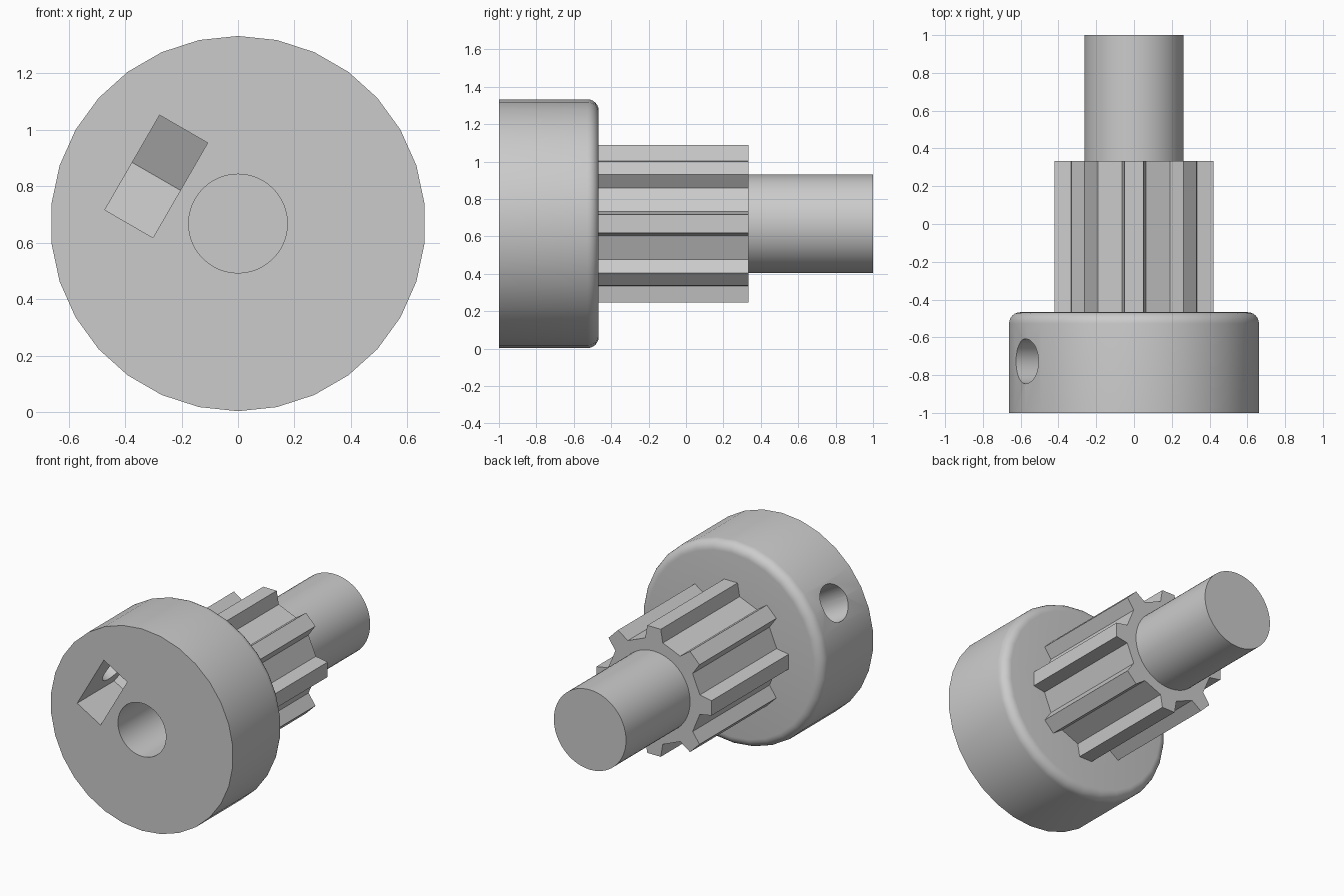
import bpy, bmesh, math
from mathutils import Matrix, Vector

if "Cube" in bpy.data.objects:
    bpy.data.objects.remove(bpy.data.objects["Cube"], do_unlink=True)

AXIS_Z = 0.668
BACK_OF_HUB, BACK_OF_TEETH = -0.467, 0.333

grey = bpy.data.materials.new("plain grey")
grey.use_nodes = True
grey.diffuse_color = (0.6, 0.6, 0.6, 1)
grey.node_tree.nodes["Principled BSDF"].inputs["Base Color"].default_value = (0.6, 0.6, 0.6, 1)

# Turns local (x, y, z) into a part lying along the y axis
ALONG_Y = Matrix(((1, 0, 0, 0), (0, 0, 1, 0), (0, 1, 0, AXIS_Z), (0, 0, 0, 1)))


def loft(name, rings, matrix):
    """Skin a stack of equal rings of points and close both ends."""
    bm = bmesh.new()
    loops = [[bm.verts.new(matrix @ Vector(p)) for p in ring] for ring in rings]
    for a, b in zip(loops, loops[1:]):
        for i in range(len(a)):
            j = (i + 1) % len(a)
            bm.faces.new((a[i], a[j], b[j], b[i]))
    bm.faces.new(loops[0])
    bm.faces.new(loops[-1])
    bmesh.ops.recalc_face_normals(bm, faces=bm.faces)
    mesh = bpy.data.meshes.new(name)
    bm.to_mesh(mesh)
    bm.free()
    mesh.materials.append(grey)
    obj = bpy.data.objects.new(name, mesh)
    bpy.context.collection.objects.link(obj)
    return obj


def prism(name, outline, start, end, matrix=ALONG_Y):
    return loft(name, [[(x, y, d) for x, y in outline] for d in (start, end)], matrix)


def circle(radius, sides):
    turns = [math.pi / 2 + math.tau * i / sides for i in range(sides)]
    return [(radius * math.cos(t), radius * math.sin(t)) for t in turns]


def cut(obj, cutters):
    for cutter in cutters:
        mod = obj.modifiers.new("cut", "BOOLEAN")
        mod.operation = "DIFFERENCE"
        mod.solver = "EXACT"
        mod.object = cutter
    bpy.context.view_layer.update()
    graph = bpy.context.evaluated_depsgraph_get()
    mesh = bpy.data.meshes.new_from_object(obj.evaluated_get(graph))
    obj.modifiers.clear()
    obj.data = mesh


def smooth(obj):
    bpy.ops.object.select_all(action="DESELECT")
    obj.select_set(True)
    bpy.context.view_layer.objects.active = obj
    bpy.ops.object.shade_smooth_by_angle(angle=math.radians(25))


# Hub: thirty-sided disc with a rounded back rim
fillet = 0.06
profile = [(0.665, -1.0)]
for i in range(7):
    t = math.pi / 2 * i / 6
    profile.append((0.665 - fillet + fillet * math.cos(t),
                    BACK_OF_HUB - fillet + fillet * math.sin(t)))
hub = loft("hub", [[(x, z, y) for x, z in circle(r, 30)] for r, y in profile], ALONG_Y)

# Pinion: eight straight tapered teeth
tooth = [(0.064, 0.334), (0.049, 0.42), (-0.049, 0.42), (-0.064, 0.334)]
outline = []
for i in range(8):
    turn = Matrix.Rotation(math.tau * i / 8, 2)
    outline += [tuple(turn @ Vector(p)) for p in tooth]
pinion = prism("pinion_teeth", outline, BACK_OF_HUB, BACK_OF_TEETH)

# Plain shaft end
shaft = prism("shaft", circle(0.263, 60), BACK_OF_TEETH, 1.0)

# Cutters: bore, nut pocket with pointed floor, and set screw hole
bore = prism("bore_cutter", circle(0.175, 60), -1.2, 0.4)
a = math.radians(150)
RADIAL = Matrix(((-math.sin(a), 0, math.cos(a), 0),
                 (0, 1, 0, 0),
                 (math.cos(a), 0, math.sin(a), AXIS_Z),
                 (0, 0, 0, 1)))
pocket_outline = [(-0.194, -1.2), (0.194, -1.2), (0.194, -0.615), (0, -0.503), (-0.194, -0.615)]
pocket = prism("nut_pocket_cutter", pocket_outline, 0.236, 0.433, RADIAL)
hole_outline = [(x, y - 0.727) for x, y in circle(0.119, 40)]
screw_hole = prism("screw_hole_cutter", hole_outline, 0.35, 0.8, RADIAL)

cut(hub, [bore, pocket, screw_hole])
cut(pinion, [bore])
for cutter in (bore, pocket, screw_hole):
    bpy.data.objects.remove(cutter, do_unlink=True)

for part in (hub, pinion, shaft):
    smooth(part)
